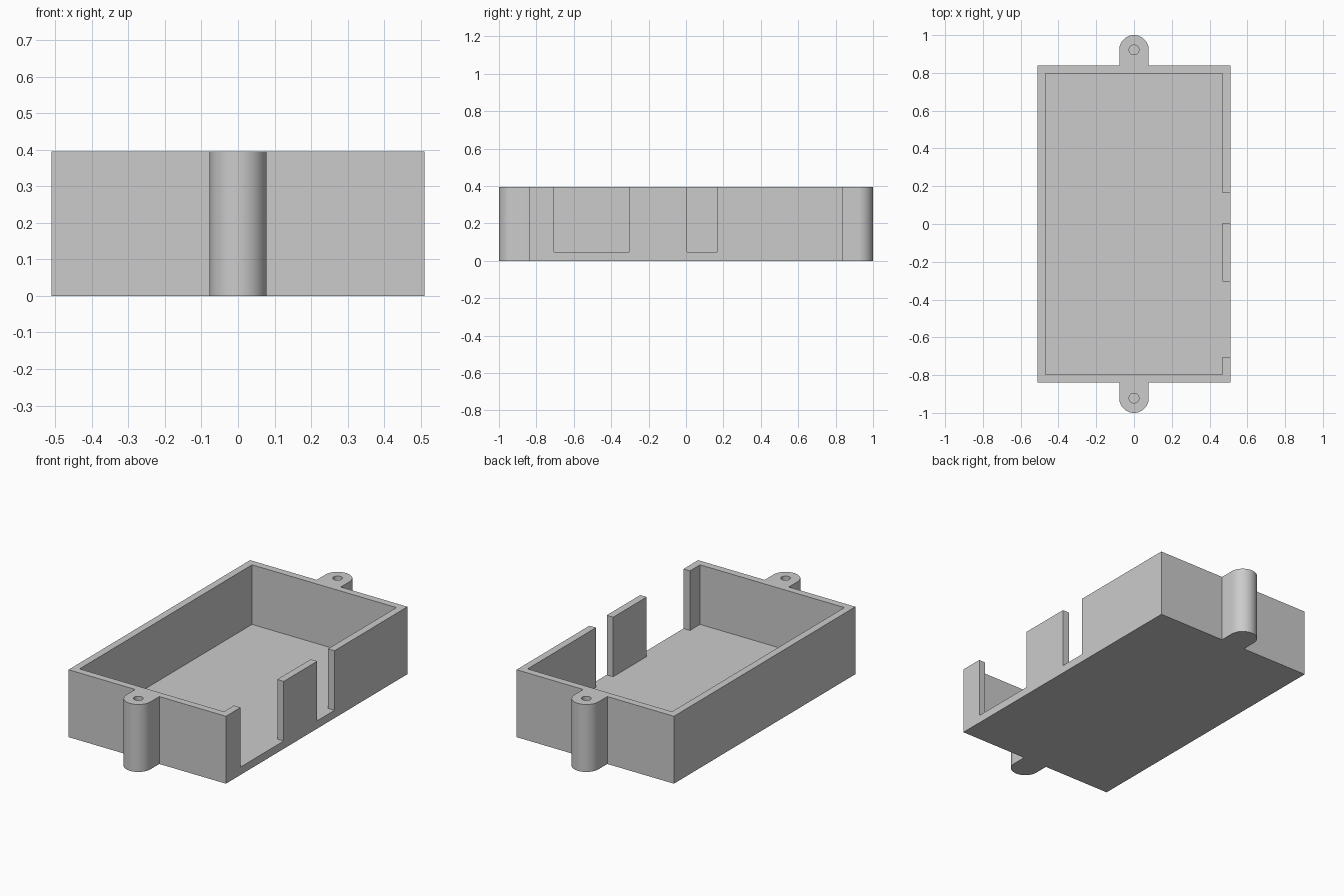
import bpy
import math

if "Cube" in bpy.data.objects:
    bpy.data.objects.remove(bpy.data.objects["Cube"], do_unlink=True)

HALF_X, HALF_Y, HEIGHT = 0.51, 0.84, 0.395
WALL, FLOOR = 0.042, 0.046
LUG_R, HOLE_R = 0.078, 0.026

grey = bpy.data.materials.new("light grey plastic")
colour = (0.6, 0.6, 0.6, 1)
grey.diffuse_color = colour
grey.use_nodes = True
grey.node_tree.nodes["Principled BSDF"].inputs["Base Color"].default_value = colour


def prism(name, outline, z0, z1):
    """Extrude a counter-clockwise outline between two heights."""
    n = len(outline)
    verts = [(x, y, z) for z in (z0, z1) for x, y in outline]
    faces = [list(range(n))[::-1], list(range(n, 2 * n))]
    faces += [(i, (i + 1) % n, (i + 1) % n + n, i + n) for i in range(n)]
    mesh = bpy.data.meshes.new(name)
    mesh.from_pydata(verts, [], faces)
    mesh.materials.append(grey)
    obj = bpy.data.objects.new(name, mesh)
    bpy.context.collection.objects.link(obj)
    return obj


def rect(x0, x1, y0, y1):
    return [(x0, y0), (x1, y0), (x1, y1), (x0, y1)]


def arc(cy, r, start, end, steps):
    angles = [start + (end - start) * i / steps for i in range(steps + 1)]
    return [(r * math.cos(a), cy + r * math.sin(a)) for a in angles]


def cut(obj, cutter):
    """Subtract the cutter, then discard it."""
    cutter.hide_render = True
    mod = obj.modifiers.new("cut", 'BOOLEAN')
    mod.operation, mod.solver, mod.object = 'DIFFERENCE', 'EXACT', cutter
    bpy.ops.object.select_all(action='DESELECT')
    bpy.context.view_layer.objects.active = obj
    obj.select_set(True)
    bpy.ops.object.modifier_apply(modifier=mod.name)
    bpy.data.objects.remove(cutter, do_unlink=True)


# Open tray: the cavity outline includes the two slots in the left wall
tray = prism("tray", rect(-HALF_X, HALF_X, -HALF_Y, HALF_Y), 0, HEIGHT)
ix, iy, out = HALF_X - WALL, HALF_Y - WALL, HALF_X + 0.1
cavity = [(-ix, -iy), (ix, -iy)]
for y0, y1 in ((-0.705, -0.305), (0.005, 0.165)):
    cavity += [(ix, y0), (out, y0), (out, y1), (ix, y1)]
cavity += [(ix, iy), (-ix, iy)]
cut(tray, prism("cavity_cutter", cavity, FLOOR, HEIGHT + 0.1))

# Rounded screw lugs with blind holes at both ends
for name, turn in (("back_lug", 0), ("front_lug", math.pi)):
    centre = 1 - LUG_R
    outline = [(-LUG_R, HALF_Y), (LUG_R, HALF_Y)] + arc(centre, LUG_R, 0, math.pi, 32)
    lug = prism(name, outline, 0, HEIGHT)
    hole = arc(centre, HOLE_R, 0, math.tau, 32)[:-1]
    cut(lug, prism("hole_cutter", hole, FLOOR, HEIGHT + 0.1))
    lug.rotation_euler.z = turn
    bpy.ops.object.shade_smooth_by_angle(angle=math.radians(30))
